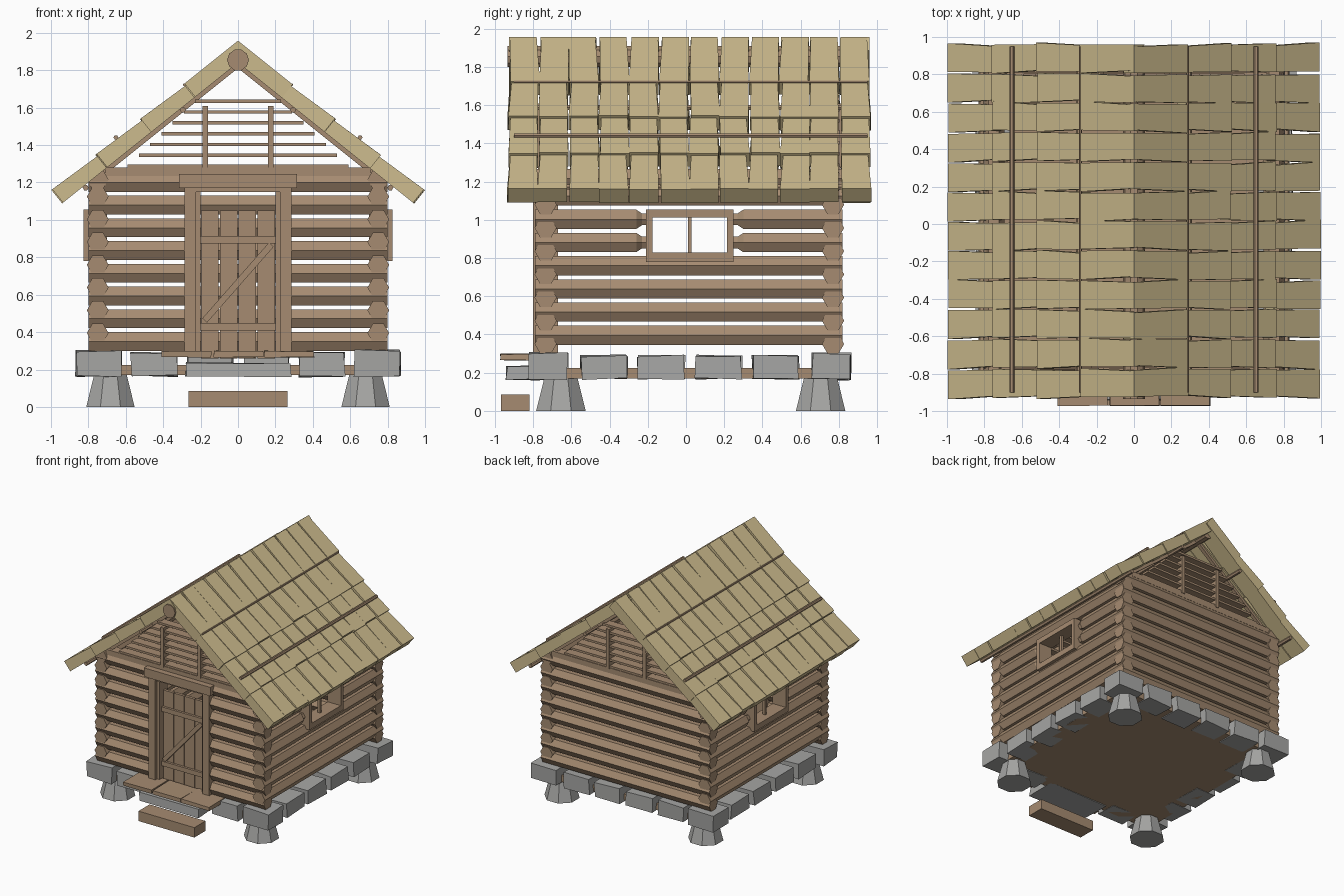
import bpy, bmesh, math, random
from mathutils import Vector, Matrix

random.seed(4)
cube = bpy.data.objects.get("Cube")
if cube:
    bpy.data.objects.remove(cube)


def material(name, rgb):
    m = bpy.data.materials.new(name)
    m.use_nodes = True
    m.diffuse_color = (*rgb, 1)
    m.node_tree.nodes["Principled BSDF"].inputs["Base Color"].default_value = (*rgb, 1)
    return m


WOOD = material("weathered wood", (0.38, 0.26, 0.165))
STRAW = material("straw thatch", (0.60, 0.49, 0.265))
STONE = material("grey stone", (0.38, 0.38, 0.37))


class Part:
    """Collects simple solids into one flat-shaded object."""

    def __init__(self, name, mat):
        self.name, self.mat, self.bm = name, mat, bmesh.new()

    def box(self, x0, x1, y0, y1, z0, z1, jitter=0):
        c = Vector((x0 + x1, y0 + y1, z0 + z1)) / 2
        m = Matrix.Translation(c) @ Matrix.Diagonal((x1 - x0, y1 - y0, z1 - z0, 1))
        made = bmesh.ops.create_cube(self.bm, size=1, matrix=m)["verts"]
        for v in made:
            v.co += Vector([random.uniform(-jitter, jitter) for _ in range(3)])
        return made

    def tube(self, stations, sides=6, turn=0):
        """Loft rings along a straight line; stations are (point, radius)."""
        axis = (stations[-1][0] - stations[0][0]).normalized()
        ref = Vector((1, 0, 0)) if abs(axis.z) > 0.9 else Vector((0, 0, 1))
        u = ref.cross(axis).normalized()
        v = axis.cross(u)
        rings = []
        for p, r in stations:
            angles = [turn + math.tau * i / sides for i in range(sides)]
            rings.append([self.bm.verts.new(p + r * (math.cos(a) * u + math.sin(a) * v)) for a in angles])
        for a, b in zip(rings, rings[1:]):
            for i in range(sides):
                j = (i + 1) % sides
                self.bm.faces.new((a[i], a[j], b[j], b[i]))
        self.bm.faces.new(rings[0][::-1])
        self.bm.faces.new(rings[-1])

    def finish(self):
        bmesh.ops.recalc_face_normals(self.bm, faces=self.bm.faces)
        mesh = bpy.data.meshes.new(self.name)
        self.bm.to_mesh(mesh)
        self.bm.free()
        mesh.materials.append(self.mat)
        ob = bpy.data.objects.new(self.name, mesh)
        bpy.context.collection.objects.link(ob)


FRONT, BACK, SIDE = -0.735, 0.77, 0.75
LOG_R, STEP = 0.058, 0.1215


def log(part, a, b, taper=False):
    """Six-sided log; taper narrows the b end."""
    a, b = Vector(a), Vector(b)
    stations = [(a, LOG_R), (b, LOG_R)]
    if taper:
        d = (b - a).normalized()
        stations = [(a, LOG_R), (b - d * 0.06, LOG_R), (b - d * 0.03, 0.035), (b, 0.035)]
    part.tube(stations)


# Log walls
front, back = Part("front_wall_logs", WOOD), Part("back_wall_logs", WOOD)
for k in range(8):
    z = 0.35 + STEP * k
    log(back, (-0.8, BACK, z), (0.8, BACK, z))
    if k == 7:
        log(front, (-0.8, FRONT, z), (0.8, FRONT, z))
    else:
        for s in (-1, 1):
            log(front, (s * 0.8, FRONT, z), (s * 0.25, FRONT, z))
front.finish()
back.finish()
for s, side in ((-1, "right"), (1, "left")):
    wall = Part(side + "_wall_logs", WOOD)
    for k in range(8):
        z = 0.395 + STEP * k - (0.03 if k == 7 else 0)
        if k in (4, 5):
            log(wall, (s * SIDE, -0.79, z), (s * SIDE, -0.2, z), True)
            log(wall, (s * SIDE, 0.82, z), (s * SIDE, 0.24, z), True)
        else:
            log(wall, (s * SIDE, -0.79, z), (s * SIDE, 0.82, z))
    wall.finish()

    # Window frame and mullion
    win = Part(side + "_window_frame", WOOD)
    x0, x1 = sorted((s * 0.70, s * 0.825))
    win.box(x0, x1, -0.21, 0.25, 0.78, 0.828)
    win.box(x0, x1, -0.21, 0.25, 1.012, 1.055)
    win.box(x0, x1, -0.21, -0.175, 0.828, 1.012)
    win.box(x0, x1, 0.215, 0.25, 0.828, 1.012)
    xm = s * 0.76
    win.box(xm - 0.012, xm + 0.012, 0.01, 0.03, 0.828, 1.012)
    win.finish()

# Door: planks, rails, brace and frame
door = Part("door", WOOD)
for i in range(4):
    x = -0.2 + i * 0.1
    door.box(x + 0.003, x + 0.097, -0.73, -0.705, 0.26, 1.05)
for z in (0.428, 0.893):
    door.box(-0.2, 0.2, -0.75, -0.73, z - 0.02, z + 0.02)
a, b = Vector((-0.18, -0.742, 0.46)), Vector((0.18, -0.742, 0.87))
brace = door.box(-0.27, 0.27, -0.012, 0.012, -0.017, 0.017)
tilt = Matrix.Rotation(-math.atan2(b.z - a.z, b.x - a.x), 4, 'Y')
bmesh.ops.transform(door.bm, matrix=Matrix.Translation((a + b) / 2) @ tilt, verts=brace)
door.finish()
frame = Part("door_frame", WOOD)
for s in (-1, 1):
    frame.box(*sorted((s * 0.225, s * 0.287)), -0.80, -0.67, 0.29, 1.17)
    frame.box(*sorted((s * 0.2, s * 0.225)), -0.775, -0.67, 0.29, 1.17)
frame.box(-0.285, 0.285, -0.80, -0.67, 1.15, 1.17)
frame.box(-0.315, 0.315, -0.825, -0.68, 1.17, 1.245)
frame.finish()

# Gables: tie beam, slats, posts and sloping rafters
for y, name in ((FRONT, "front_gable"), (BACK, "back_gable")):
    g = Part(name, WOOD)
    g.box(-0.71, 0.71, y - 0.04, y + 0.04, 1.235, 1.28)
    for i in range(7):
        w, z = 0.59 - 0.06 * i, 1.287 + 0.058 * i
        g.box(-w, w, y - 0.035, y + 0.035, z - 0.009, z + 0.009)
    for x in (-0.175, 0.175):
        g.box(x - 0.015, x + 0.015, y - 0.045, y + 0.045, 1.27, 1.61)
    for s in (-1, 1):
        g.tube([(Vector((s * 0.02, y, 1.815)), 0.022), (Vector((s * 0.72, y, 1.255)), 0.022)], 4, math.pi / 4)
    g.finish()

# Thatch bundles: four rows of twelve on each slope, narrower at the upper end
ANGLE = math.atan(0.8)
ROWS = (0, 0.29, 0.52, 0.76, 0.995)
for s, side in ((-1, "right"), (1, "left")):
    roof = Part(side + "_roof_thatch", STRAW)
    down = Vector((s * math.cos(ANGLE), 0, -math.sin(ANGLE)))
    up = Vector((s * math.sin(ANGLE), 0, math.cos(ANGLE)))
    for x0, x1 in zip(ROWS, ROWS[1:]):
        l0, l1 = x0 / math.cos(ANGLE), x1 / math.cos(ANGLE)
        for c in range(12):
            y = -0.851 + c * 0.1578 + random.uniform(-0.005, 0.005)
            skew = random.uniform(-0.006, 0.006)
            slip = random.uniform(-0.006, 0.006)
            for v in roof.box(0, 1, -1, 1, 0, 1):
                lower, wide, top = v.co.x > 0.5, v.co.y, v.co.z > 0.5
                along = l1 + slip if lower else l0
                half = 0.077 if lower else 0.07
                lift = (0 if lower else -0.012 if x0 else 0) if top else -0.092
                v.co = (Vector((0, y + wide * half + (skew if lower else -skew), 1.958))
                        + down * along + up * lift)
    roof.finish()

    # Poles holding the thatch down, and purlins below it
    poles = Part(side + "_roof_poles", WOOD)
    for x, drop, r in ((0.65, -0.004, 0.013), (0.29, 0.005, 0.008), (0.36, 0.105, 0.016), (0.88, 0.105, 0.016)):
        p = Vector((s * x, 0, 1.958 - 0.8 * x)) - up * drop
        poles.tube([(p + Vector((0, -0.9, 0)), r), (p + Vector((0, 0.95, 0)), r)])
    poles.finish()

ridge = Part("ridge_log", WOOD)
ridge.tube([(Vector((0, -0.936, 1.855)), LOG_R), (Vector((0, 0.9, 1.855)), LOG_R)], 10)
ridge.finish()

# Floor slab
floor = Part("floor", WOOD)
floor.box(-0.77, 0.77, -0.75, 0.79, 0.17, 0.225)
floor.finish()

# Foundation stones
stones = Part("foundation_stones", STONE)
J = 0.007
for s in (-1, 1):
    for y0, y1 in ((-0.82, -0.62), (0.66, 0.865)):
        stones.box(*sorted((s * 0.625, s * 0.865)), y0, y1, 0.165, 0.3, J)
    for i in range(4):
        y = -0.43 + i * 0.3
        stones.box(*sorted((s * 0.65, s * 0.845)), y - 0.12, y + 0.12, 0.168, 0.288, J)
    stones.box(*sorted((s * 0.33, s * 0.57)), -0.82, -0.64, 0.165, 0.288, J)
    for x in (0.15, 0.445):
        stones.box(*sorted((s * (x - 0.12), s * (x + 0.12))), 0.66, 0.85, 0.165, 0.288, J)
stones.box(-0.28, 0.28, -0.94, -0.68, 0.165, 0.235, J)
stones.finish()

# Tapered corner piers
piers = Part("corner_piers", STONE)
for x in (-0.682, 0.682):
    for y in (-0.655, 0.705):
        piers.tube([(Vector((x, y, 0)), 0.14), (Vector((x, y, 0.18)), 0.092)], 8, math.pi / 8)
piers.finish()

# Entrance steps
steps = Part("entrance_steps", WOOD)
steps.box(-0.265, 0.265, -0.97, -0.82, 0, 0.085)
for x in (-0.275, 0.003, 0.274):
    steps.box(x - 0.132, x + 0.132, -0.972, -0.74, 0.265, 0.298, 0.003)
steps.finish()
